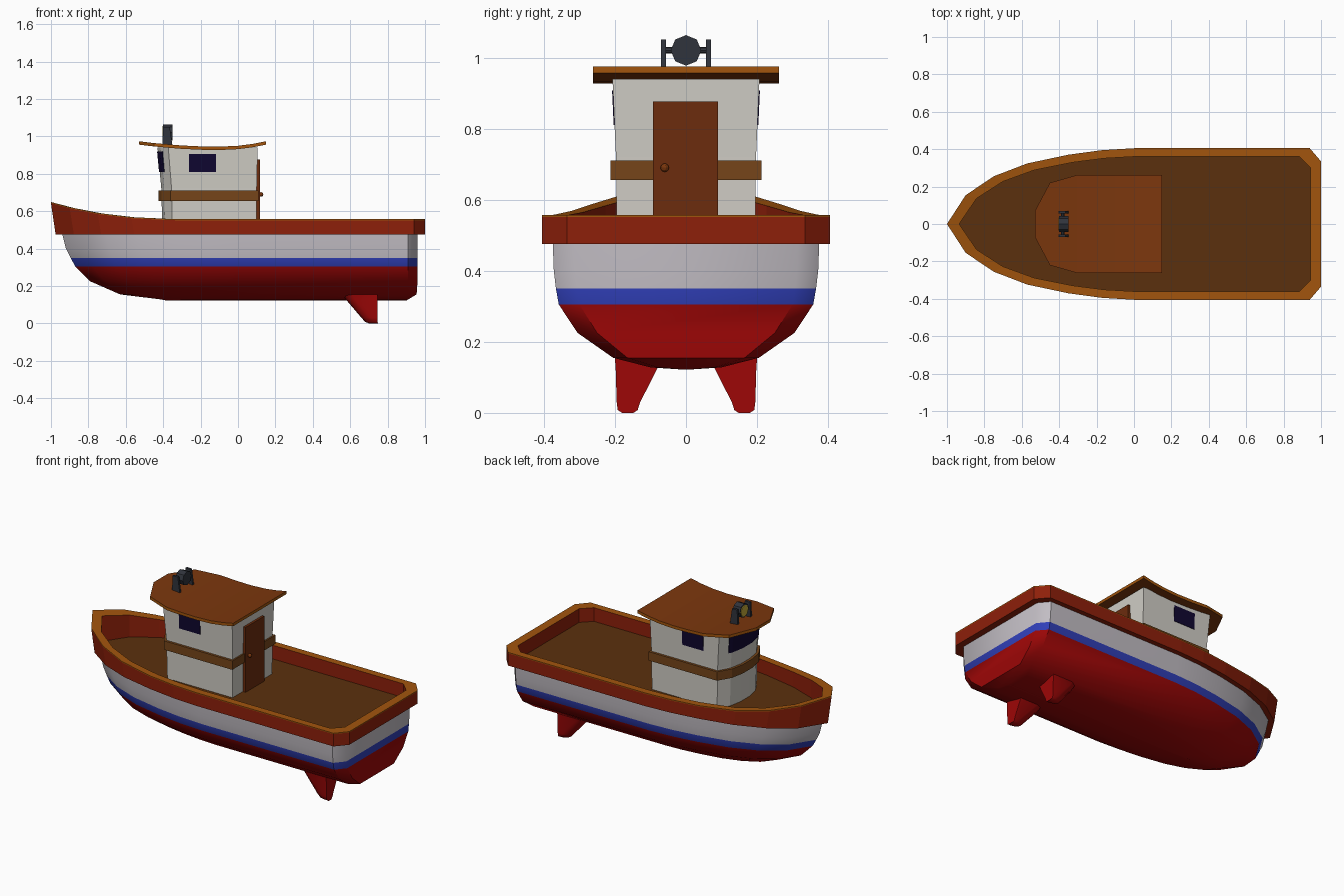
import bpy, bmesh, math

if "Cube" in bpy.data.objects:
    bpy.data.objects.remove(bpy.data.objects["Cube"])


def material(name, r, g, b):
    m = bpy.data.materials.new(name)
    m.diffuse_color = (r, g, b, 1)
    m.use_nodes = True
    m.node_tree.nodes["Principled BSDF"].inputs["Base Color"].default_value = m.diffuse_color
    return m


WHITE = material("white_paint", .63, .61, .56)
HULL_WHITE = material("hull_white", .54, .51, .55)
BLUE = material("blue_paint", .03, .05, .48)
RED = material("red_paint", .34, .002, .002)
RIM = material("rim_red", .27, .014, .003)
TRIM = material("trim_orange", .36, .09, .004)
DECK = material("deck_wood", .105, .03, .004)
WOOD = material("roof_wood", .20, .038, .004)
BAND = material("band_wood", .18, .06, .01)
DOOR = material("door_wood", .15, .025, .004)
DARK = material("dark_metal", .03, .034, .045)
GLASS = material("dark_glass", .005, .002, .03)
LENS = material("lamp_yellow", .55, .40, .04)


def loft(name, rings, mats, pick=lambda i, j: 0, caps=(0, 0), smooth=None):
    """Skin equal-length closed rings; caps gives end material slots or None."""
    bm = bmesh.new()
    vs = [[bm.verts.new(p) for p in r] for r in rings]
    n = len(rings[0])
    for i in range(len(vs) - 1):
        for j in range(n):
            k = (j + 1) % n
            f = bm.faces.new((vs[i][j], vs[i][k], vs[i + 1][k], vs[i + 1][j]))
            f.material_index = pick(i, j)
    for ring, slot in zip((vs[0], vs[-1]), caps):
        if slot is not None:
            bm.faces.new(ring).material_index = slot
    bmesh.ops.recalc_face_normals(bm, faces=bm.faces)
    me = bpy.data.meshes.new(name)
    bm.to_mesh(me)
    bm.free()
    for m in mats:
        me.materials.append(m)
    ob = bpy.data.objects.new(name, me)
    bpy.context.collection.objects.link(ob)
    if smooth:
        bpy.ops.object.select_all(action='DESELECT')
        ob.select_set(True)
        bpy.context.view_layer.objects.active = ob
        bpy.ops.object.shade_smooth_by_angle(angle=math.radians(smooth))
    return ob


def box(name, lo, hi, mat):
    rings = [[(x, lo[1], lo[2]), (x, hi[1], lo[2]), (x, hi[1], hi[2]), (x, lo[1], hi[2])]
             for x in (lo[0], hi[0])]
    return loft(name, rings, [mat])


def cylinder(name, loc, r, depth, rot, mat, sides=8):
    bpy.ops.mesh.primitive_cylinder_add(vertices=sides, radius=r, depth=depth,
                                        location=loc, rotation=rot)
    ob = bpy.context.object
    ob.name = name
    ob.data.materials.append(mat)
    return ob


# Boat outline: pointed bow, straight sides, chamfered stern corners
BOW = [(.1, .38), (.25, .63), (.43, .80), (.65, .915), (.83, .975), (1, 1)]


def outline(bow, w, side_x, stern_x, stern_y, zf):
    half = [(bow * (1 - t), w * s) for t, s in BOW] + [(side_x, w), (stern_x, stern_y)]
    pts = [(bow, 0)] + half + [(x, -y) for x, y in reversed(half)]
    return [(x, y, zf(x)) for x, y in pts]


def flat(z):
    return lambda x: z


def sheer(drop):
    return lambda x: .557 - drop + .092 * max(0, (-x - .25) / .75) ** 2.5


# Hull: z, half width, bow x, stern half width, stern x
levels = [(.48, .375, -.94, .315, .96), (.40, .372, -.92, .312, .96),
          (.35, .366, -.895, .307, .96), (.305, .358, -.87, .300, .96),
          (.225, .305, -.79, .250, .96), (.155, .205, -.63, .165, .955),
          (.128, .10, -.41, .08, .91)]
hull = [outline(b, w, sx - .05, sx, sy, flat(z)) for z, w, b, sy, sx in levels]
hull.append(outline(-.38, .01, .85, .90, .008, flat(.122)))
loft("hull", hull, [HULL_WHITE, BLUE, RED],
     lambda i, j: 0 if i < 2 else 1 if i == 2 else 2, (None, 2), smooth=42)

# Gunwale with orange cap, inner wall and deck floor
rim = [outline(-.935, .37, .9, .95, .31, flat(.475)),
       outline(-.975, .405, .94, 1, .335, flat(.475)),
       outline(-1, .405, .94, 1, .335, sheer(.006)),
       outline(-1, .405, .94, 1, .335, sheer(0)),
       outline(-.935, .36, .885, .945, .30, sheer(0)),
       outline(-.935, .36, .885, .945, .30, flat(.472))]
loft("gunwale_and_deck", rim, [RIM, TRIM, DECK],
     lambda i, j: (0, 0, 1, 1, 0)[i], (None, 2))

# Twin skegs under the stern: z, centre y, half width, front x
for side, tag in ((1, "left"), (-1, "right")):
    rings = []
    for z, cy, hw, fx in ((.17, .136, .066, .55), (.13, .138, .06, .575),
                          (.03, .162, .033, .66), (.008, .164, .028, .68), (0, .164, .016, .70)):
        ring = [(.745, cy + hw), (.745, cy - hw)]
        for k in range(5):
            a = math.pi * k / 4
            ring.append((fx + .05 - .05 * math.sin(a), cy - hw * math.cos(a)))
        rings.append([(x, side * y, z) for x, y in ring])
    loft("skeg_" + tag, rings, [RED], smooth=60)


# Cabin: gently rounded front, slightly flared upper walls
FRONT = [(-.355, .197), (-.395, .125), (-.41, .045)]


def cabin_ring(z, g=0, s=1):
    half = [(.10 + g * .6, .197 + g)] + [
        (x - g * k, y + g * m) for (x, y), k, m in zip(FRONT, (.4, .9, 1), (1, .6, .2))]
    return [(x * s, y * s, z) for x, y in half + [(x, -y) for x, y in reversed(half)]]


loft("cabin", [cabin_ring(.472, 0, .985), cabin_ring(.72), cabin_ring(.94, 0, 1.05)], [WHITE])
loft("cabin_band", [cabin_ring(.655, .015), cabin_ring(.71, .015)], [BAND])

# Roof: plank bent along x
rings = []
for x, y in ((-.53, .07), (-.45, .22), (-.305, .262), (-.2, .262), (-.1, .262),
             (0, .262), (.08, .262), (.15, .262)):
    z = .945 + .029 * ((x + .1) / (.25 if x > -.1 else .43)) ** 2
    rings.append([(x, -y, z - .018), (x, y, z - .018), (x, y, z), (x, -y, z)])
loft("roof", rings, [WOOD, TRIM], lambda i, j: j % 2, (1, 1))

# Door and knob
box("door", (.09, -.093, .472), (.118, .09, .876), DOOR)
bpy.ops.mesh.primitive_uv_sphere_add(segments=10, ring_count=6, radius=.012,
                                     location=(.124, -.06, .69))
bpy.context.object.name = "door_knob"
bpy.context.object.data.materials.append(WOOD)

# Windows: one leaning with each side wall, one wrapped round the front
for s, tag in ((1, "left"), (-1, "right")):
    rings = [[(x, s * y, z) for y, z in ((.19, .81), (.2035, .81), (.208, .907), (.19, .907))]
             for x in (-.262, -.117)]
    loft("side_window_" + tag, rings, [GLASS])
front = [(-.385, .143), (-.395, .125), (-.41, .045)]
rings = [[(x * s, y * s, z) for s, z in ((.97, .81), (1.03, .81), (1.055, .92), (.97, .92))]
         for x, y in front + [(x, -y) for x, y in reversed(front)]]
loft("front_window", rings, [GLASS])

# Searchlight on two tapered brackets
cylinder("lamp_body", (-.375, 0, 1.02), .043, .05, (0, math.pi / 2, 0), DARK)
cylinder("lamp_lens", (-.401, 0, 1.02), .036, .006, (0, math.pi / 2, 0), LENS)
cylinder("lamp_axle", (-.38, 0, 1.02), .009, .12, (math.pi / 2, 0, 0), DARK)
for s, tag in ((1, "left"), (-1, "right")):
    rings = [[(a, s * .056, z), (b, s * .056, z), (b, s * .07, z), (a, s * .07, z)]
             for z, a, b in ((.945, -.405, -.35), (1.05, -.40, -.365))]
    loft("lamp_bracket_" + tag, rings, [DARK])
